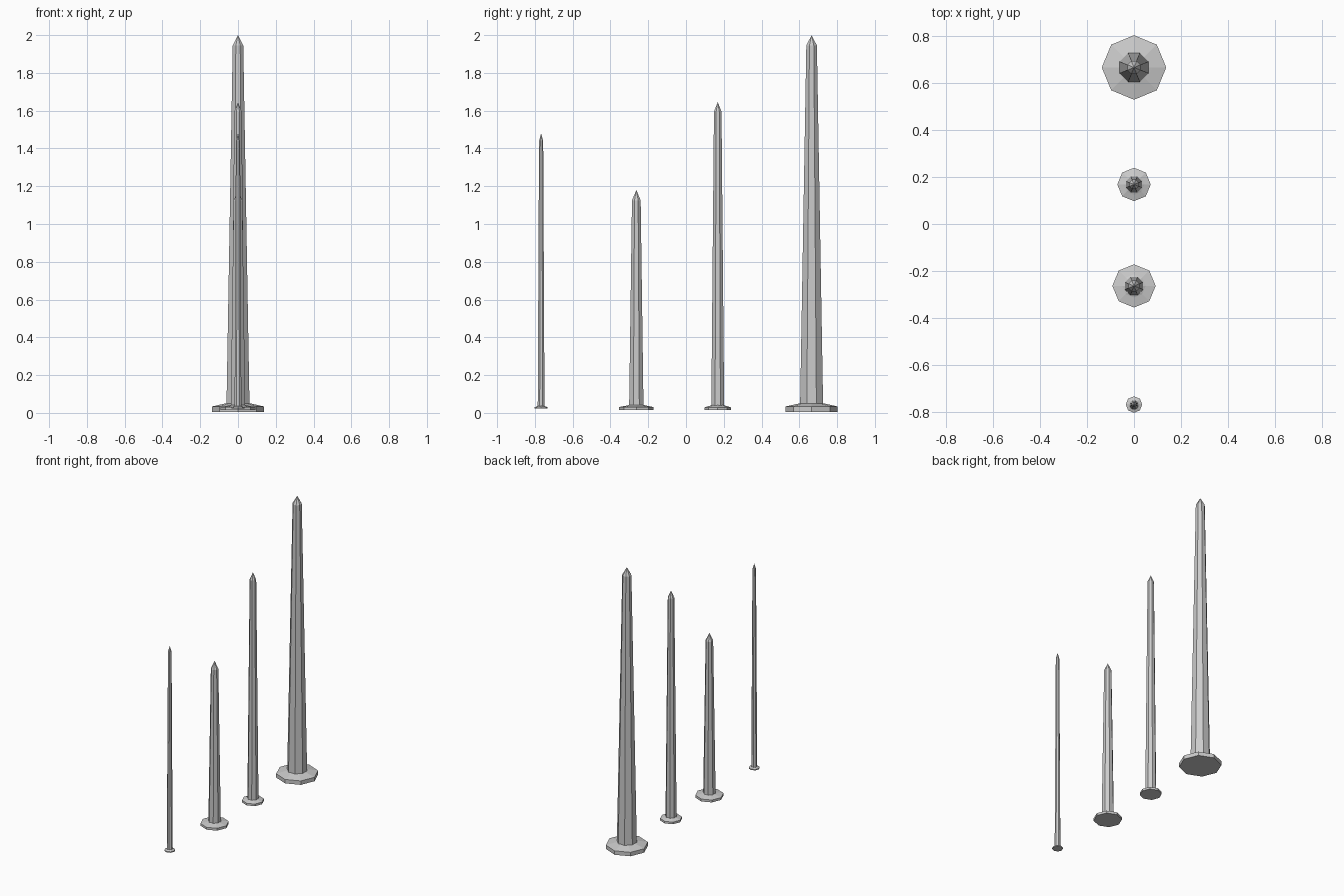
import bpy, bmesh
from math import cos, sin, pi

if "Cube" in bpy.data.objects:
    bpy.data.objects.remove(bpy.data.objects["Cube"])

SIDES = 8


def lathe(name, y, profile, turn=0.0):
    """Faceted solid of revolution; a radius of 0 makes a point."""
    bm = bmesh.new()
    rings = []
    for r, z in profile:
        if r == 0:
            rings.append([bm.verts.new((0, 0, z))] * SIDES)
        else:
            rings.append([bm.verts.new((r * cos(turn + 2 * pi * i / SIDES),
                                        r * sin(turn + 2 * pi * i / SIDES), z))
                          for i in range(SIDES)])
    for a, b in zip(rings, rings[1:]):
        for i in range(SIDES):
            j = (i + 1) % SIDES
            loop = [a[i], a[j], b[j], b[i]]
            bm.faces.new(list(dict.fromkeys(loop)))
    for ring in (rings[0], rings[-1]):
        if ring[0] is not ring[1]:
            bm.faces.new(ring)
    bmesh.ops.recalc_face_normals(bm, faces=bm.faces)
    mesh = bpy.data.meshes.new(name)
    bm.to_mesh(mesh)
    bm.free()
    ob = bpy.data.objects.new(name, mesh)
    ob.location.y = y
    bpy.context.collection.objects.link(ob)


def nail(name, y, head_r, z0, z1, z2, base, top, shoulder, tip):
    # flat head with a shallow raised collar
    collar = base * 1.3
    lathe(name + "_head", y, [(head_r, z0), (head_r, z1), (collar, z2), (base, z2 + 0.004)])
    # tapered shank, turned so a flat faces each axis, ending in a point
    k = 1 / cos(pi / SIDES)
    lathe(name + "_shank", y, [(base * k, z1), (top * k, shoulder), (0, tip)], pi / SIDES)


nail("spike_nail", 0.665, 0.137, 0.006, 0.034, 0.047, 0.061, 0.028, 1.945, 2.0)
nail("long_nail", 0.168, 0.071, 0.014, 0.029, 0.037, 0.034, 0.020, 1.595, 1.645)
nail("short_nail", -0.263, 0.092, 0.014, 0.031, 0.039, 0.038, 0.023, 1.125, 1.18)
nail("thin_nail", -0.767, 0.035, 0.023, 0.030, 0.034, 0.018, 0.011, 1.44, 1.48)
